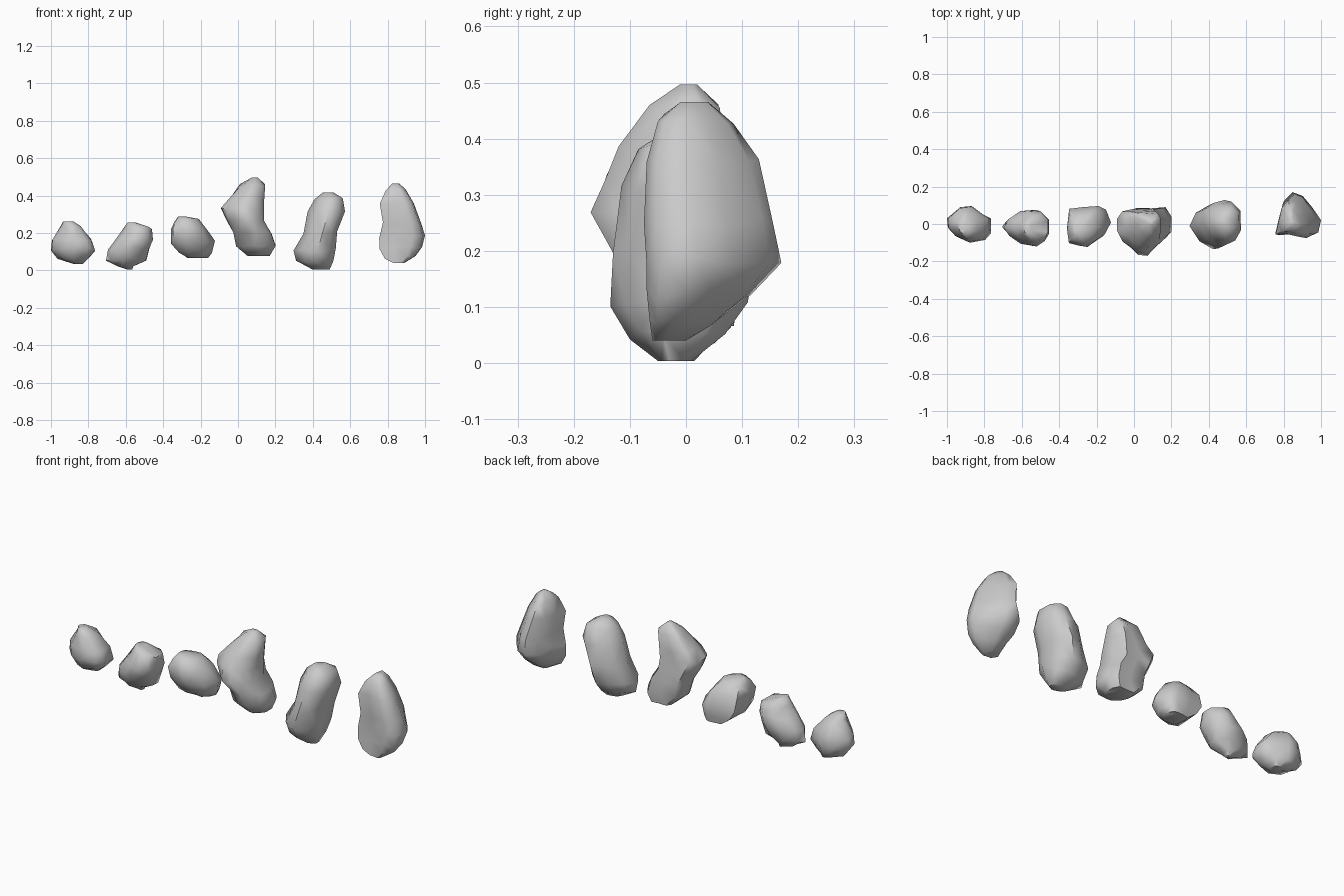
import bpy, bmesh, random

random.seed(4)


def rock(name, plan, rows):
    """Loft a top-view outline through rows of (z, x min, x max, y min, y max)."""
    xs, ys = [p[0] for p in plan], [p[1] for p in plan]
    x0, y0 = min(xs), min(ys)
    unit = [((x - x0) / (max(xs) - x0), (y - y0) / (max(ys) - y0)) for x, y in plan]
    bm = bmesh.new()
    rings = []
    for i, (z, xa, xb, ya, yb) in enumerate(rows):
        # slight unevenness of the facets, ends kept level
        j = 0.009 if 0 < i < len(rows) - 1 else 0.0
        rings.append([bm.verts.new((xa + (xb - xa) * u, ya + (yb - ya) * v,
                                    z + random.uniform(-j, j))) for u, v in unit])
    n = len(unit)
    for a, b in zip(rings, rings[1:]):
        for k in range(n):
            bm.faces.new((a[k], a[(k + 1) % n], b[(k + 1) % n], b[k]))
    bm.faces.new(rings[0])
    bm.faces.new(rings[-1])
    bmesh.ops.triangulate(bm, faces=bm.faces[:])
    bmesh.ops.recalc_face_normals(bm, faces=bm.faces[:])
    mesh = bpy.data.meshes.new(name)
    bm.to_mesh(mesh)
    bm.free()
    ob = bpy.data.objects.new(name, mesh)
    bpy.context.collection.objects.link(ob)
    bpy.ops.object.select_all(action='DESELECT')
    ob.select_set(True)
    bpy.context.view_layer.objects.active = ob
    bpy.ops.object.shade_smooth_by_angle(angle=1.05)


# Three small stones
rock("small_stone_left",
     [(-.77, -.05), (-.77, .03), (-.81, .05), (-.87, .096), (-.93, .09), (-1, .03),
      (-.995, -.02), (-.955, -.065), (-.88, -.10), (-.80, -.085)],
     [(.262, -.935, -.88, -.055, .0), (.235, -.945, -.84, -.08, .055),
      (.165, -.995, -.785, -.095, .09), (.11, -1, -.765, -.10, .096),
      (.065, -.965, -.80, -.07, .08), (.035, -.88, -.83, -.02, .05)])
rock("small_stone_middle",
     [(1, .35), (1, .75), (.75, 1), (.4, .97), (.12, .75), (0, .5),
      (.12, .28), (.4, .05), (.65, 0), (.88, .15)],
     [(.257, -.59, -.55, -.06, .01), (.225, -.61, -.46, -.095, .05),
      (.17, -.645, -.455, -.12, .07), (.12, -.695, -.475, -.115, .075),
      (.06, -.706, -.49, -.08, .05), (.03, -.66, -.56, -.055, .035),
      (.004, -.59, -.565, -.015, .015)])
rock("small_stone_right",
     [(-.123, 0), (-.15, .075), (-.19, .096), (-.27, .09), (-.347, .08), (-.358, -.02),
      (-.346, -.10), (-.28, -.115), (-.225, -.123), (-.16, -.075)],
     [(.288, -.32, -.28, -.06, -.03), (.268, -.34, -.21, -.095, .035),
      (.22, -.358, -.165, -.123, .075), (.15, -.357, -.123, -.105, .096),
      (.10, -.325, -.14, -.07, .092), (.066, -.27, -.16, -.02, .085)])

# Three tall boulders
rock("tall_boulder_bent",
     [(1, .35), (1, .75), (.85, 1), (.5, .97), (.12, .98), (0, .8),
      (0, .5), (.12, .24), (.4, .02), (.65, 0), (.88, .2)],
     [(.497, .075, .105, -.01, .02), (.455, .01, .145, -.065, .06),
      (.38, -.045, .14, -.12, .07), (.33, -.09, .14, -.145, .072),
      (.265, -.055, .14, -.17, .08), (.20, -.025, .18, -.13, .085),
      (.13, -.01, .20, -.11, .09), (.078, .05, .17, -.05, .08)])
rock("tall_boulder_leaning",
     [(.572, -.04), (.567, .075), (.50, .128), (.41, .112), (.335, .075), (.295, 0),
      (.36, -.085), (.45, -.13), (.53, -.10)],
     [(.417, .455, .51, -.03, .04), (.38, .41, .56, -.085, .09),
      (.31, .372, .572, -.115, .12), (.20, .35, .53, -.13, .128),
      (.11, .297, .523, -.135, .11), (.05, .31, .51, -.10, .07),
      (.004, .40, .49, -.05, .01)])
rock("tall_boulder_right",
     [(.985, -.045), (1, .02), (.955, .085), (.90, .15), (.845, .17), (.795, .12),
      (.77, .03), (.75, -.053), (.83, -.05), (.93, -.07)],
     [(.465, .825, .86, -.01, .04), (.435, .79, .895, -.05, .085),
      (.355, .758, .94, -.07, .13), (.25, .775, .98, -.075, .155),
      (.18, .755, 1, -.07, .17), (.12, .757, .985, -.07, .115),
      (.07, .785, .95, -.065, .055), (.04, .83, .89, -.06, 0)])
